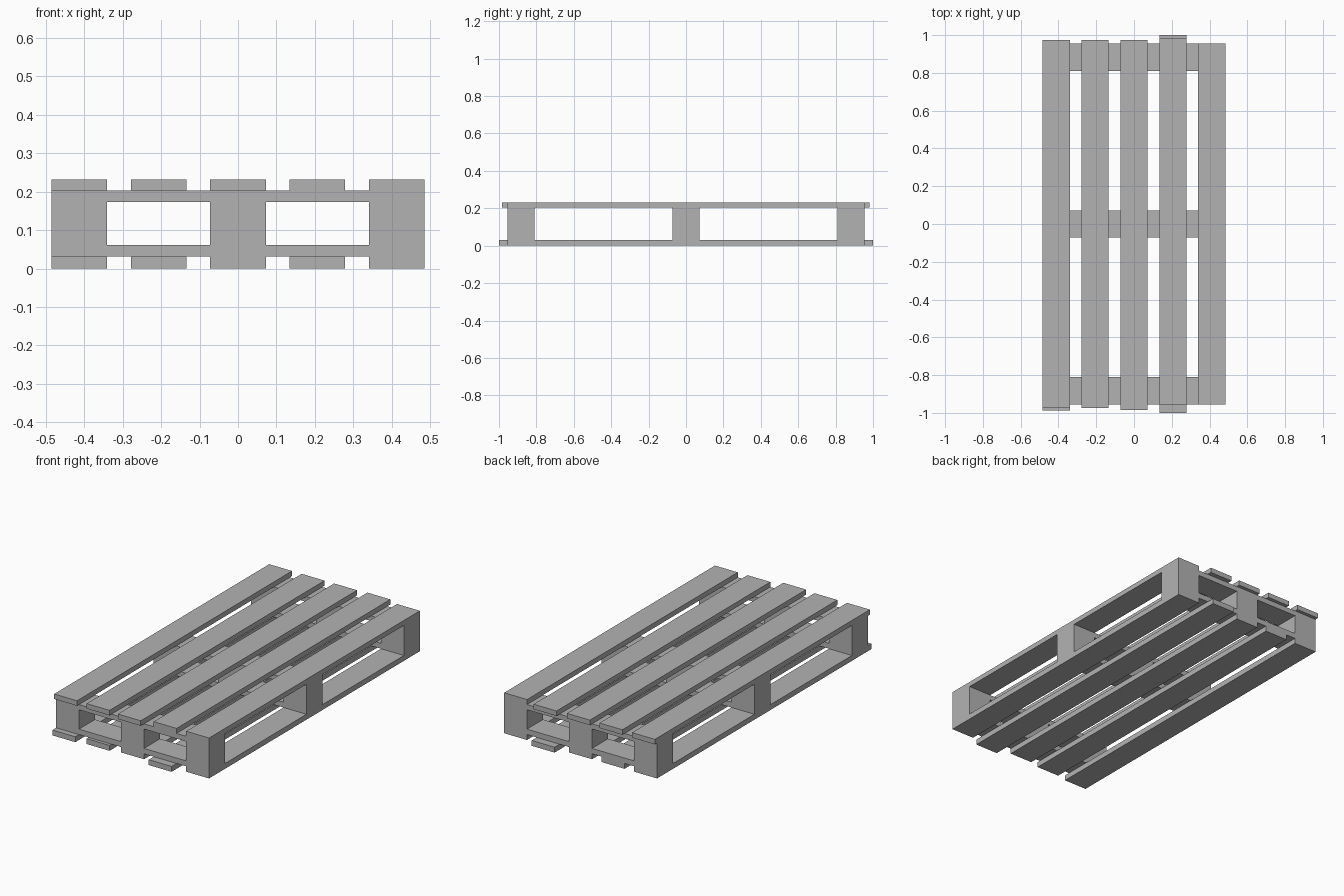
import bpy
import bmesh
from mathutils import Matrix, Vector

default = bpy.data.objects.get("Cube")
if default:
    bpy.data.objects.remove(default, do_unlink=True)

# Plain grey for the whole pallet
grey = bpy.data.materials.new("pallet_grey")
grey.use_nodes = True
color = (0.45, 0.45, 0.45, 1)
grey.diffuse_color = color
grey.node_tree.nodes["Principled BSDF"].inputs["Base Color"].default_value = color


def box(name, x, y, z):
    """Add a box from (min, max) ranges on each axis."""
    low, high = (Vector(c) for c in zip(x, y, z))
    bm = bmesh.new()
    place = Matrix.Translation((low + high) / 2) @ Matrix.Diagonal((*(high - low), 1))
    bmesh.ops.create_cube(bm, size=1, matrix=place)
    mesh = bpy.data.meshes.new(name)
    bm.to_mesh(mesh)
    bm.free()
    mesh.materials.append(grey)
    obj = bpy.data.objects.new(name, mesh)
    bpy.context.collection.objects.link(obj)


def span(center, width):
    return center - width / 2, center + width / 2


WIDTH = 0.145
SPACING = 0.2063
END = 0.955
TOP = (0.203, 0.232)
BOTTOM = (0, 0.031)

# Front and back ends of the long slats, from -x to +x
top_ends = [(-0.973, 0.975), (-0.973, 0.975), (-0.985, 0.975), (-END, 0.982), (-END, END)]
bottom_ends = [(-0.988, END), (-0.973, END), (-END, END), (-1, 1), (-END, END)]
for i in range(5):
    x = span((i - 2) * SPACING, WIDTH)
    box(f"top_slat_{i + 1}", x, top_ends[i], TOP)
    box(f"bottom_slat_{i + 1}", x, bottom_ends[i], BOTTOM)

# Three rows of spacer blocks joined by cross boards
rows = {"front": -1, "middle": 0, "back": 1}
columns = {"right": -2, "center": 0, "left": 2}
for row, side in rows.items():
    y = span(side * (END - WIDTH / 2), WIDTH)
    for column, step in columns.items():
        box(f"{row}_{column}_block", span(step * SPACING, WIDTH), y, (BOTTOM[1], TOP[0]))
    across = span(0, 4 * SPACING + WIDTH)
    box(f"{row}_upper_cross_board", across, y, (0.173, TOP[0]))
    box(f"{row}_lower_cross_board", across, y, (BOTTOM[1], 0.062))
